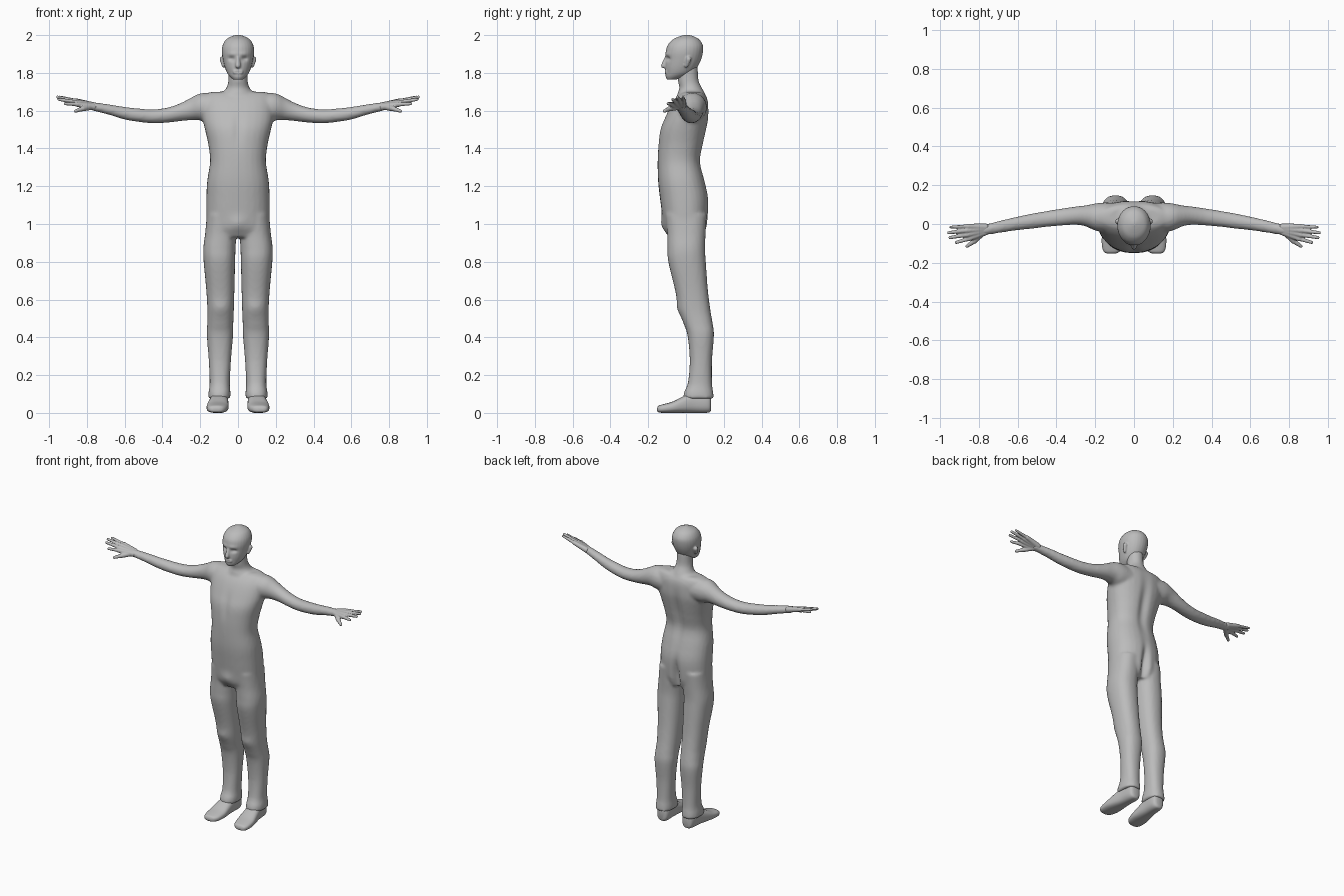
import bpy, bmesh, math
from mathutils import Vector

grey = bpy.data.materials.new("plain grey")
grey.diffuse_color = (0.5, 0.5, 0.5, 1)


def catmull(rings, steps=4):
    """Smooth curve through the given section rows."""
    out = []
    for n in range(len(rings) - 1):
        p0, p1 = rings[max(n - 1, 0)], rings[n]
        p2, p3 = rings[n + 1], rings[min(n + 2, len(rings) - 1)]
        for k in range(steps):
            t = k / steps
            out.append([0.5 * (2 * b + (c - a) * t + (2 * a - 5 * b + 4 * c - d) * t * t
                               + (3 * b - a - 3 * c + d) * t ** 3)
                        for a, b, c, d in zip(p0, p1, p2, p3)])
    return out + [list(rings[-1])]


def loft(bm, axis, rings, s=1, power=2.3, sides=28):
    """Rows are (position on axis, min/max of first other axis, min/max of second)."""
    i, j = [a for a in range(3) if a != axis]
    loops = []
    for p, a0, a1, b0, b1 in catmull(rings):
        loop = []
        for n in range(sides):
            c, d = math.cos(n * math.tau / sides), math.sin(n * math.tau / sides)
            co = [0, 0, 0]
            co[axis] = p
            co[i] = (a0 + a1) / 2 + (a1 - a0) / 2 * math.copysign(abs(c) ** (2 / power), c)
            co[j] = (b0 + b1) / 2 + (b1 - b0) / 2 * math.copysign(abs(d) ** (2 / power), d)
            loop.append(bm.verts.new((co[0] * s, co[1], co[2])))
        loops.append(loop)
    for u, v in zip(loops, loops[1:]):
        for n in range(sides):
            m = (n + 1) % sides
            bm.faces.new((u[n], u[m], v[m], v[n]))
    bm.faces.new(loops[0])
    bm.faces.new(loops[-1])


def capsule(bm, p, q, r0, r1, s=1):
    """Tapered rod with round ends."""
    p, q = Vector((p[0] * s, *p[1:])), Vector((q[0] * s, *q[1:]))
    turn = (q - p).to_track_quat('Z', 'Y')
    rows = [(p, r0, -math.pi / 2 + k * math.pi / 8) for k in range(5)]
    rows += [(q, r1, k * math.pi / 8) for k in range(5)]
    loops = []
    for c, r, a in rows:
        ring = max(r * math.cos(a), r * 0.05)
        loops.append([bm.verts.new(c + turn @ Vector((ring * math.cos(n * math.tau / 12),
                                                      ring * math.sin(n * math.tau / 12),
                                                      r * math.sin(a)))) for n in range(12)])
    for u, v in zip(loops, loops[1:]):
        for n in range(12):
            m = (n + 1) % 12
            bm.faces.new((u[n], u[m], v[m], v[n]))
    bm.faces.new(loops[0])
    bm.faces.new(loops[-1])


def finish(bm, name, voxel=0, smooth=4):
    bmesh.ops.recalc_face_normals(bm, faces=bm.faces[:])
    mesh = bpy.data.meshes.new(name)
    bm.to_mesh(mesh)
    bm.free()
    ob = bpy.data.objects.new(name, mesh)
    bpy.context.collection.objects.link(ob)
    bpy.ops.object.select_all(action='DESELECT')
    bpy.context.view_layer.objects.active = ob
    ob.select_set(True)
    if voxel:
        # fuse the overlapping pieces into one skin
        mod = ob.modifiers.new("fuse", 'REMESH')
        mod.mode = 'VOXEL'
        mod.voxel_size = voxel
        bpy.ops.object.modifier_apply(modifier="fuse")
        mod = ob.modifiers.new("relax", 'SMOOTH')
        mod.factor, mod.iterations = 0.5, smooth
        bpy.ops.object.modifier_apply(modifier="relax")
    ob.data.materials.clear()
    ob.data.materials.append(grey)
    bpy.ops.object.shade_smooth_by_angle(angle=math.radians(50))
    return ob


def sculpt(ob, centre, size, push):
    """Push the skin softly around a point, on both sides of the body."""
    for v in ob.data.vertices:
        d = sum(((abs(v.co.x) - centre[0]) / size[0] if k == 0 else
                 (v.co[k] - centre[k]) / size[k]) ** 2 for k in range(3))
        if d < 9:
            v.co.y += push * math.exp(-d)


# body: torso, neck, arms and trouser legs
bm = bmesh.new()
torso = [(0.93, 0.15, -0.09, 0.09), (0.97, 0.167, -0.112, 0.107), (1.02, 0.168, -0.122, 0.116),
         (1.13, 0.168, -0.137, 0.12), (1.23, 0.163, -0.148, 0.10), (1.33, 0.148, -0.15, 0.078),
         (1.42, 0.157, -0.147, 0.093), (1.50, 0.175, -0.137, 0.11), (1.56, 0.188, -0.113, 0.12),
         (1.62, 0.19, -0.085, 0.12), (1.66, 0.185, -0.06, 0.115), (1.69, 0.17, -0.03, 0.10),
         (1.70, 0.13, -0.01, 0.085)]
loft(bm, 2, [(z, -w, w, f, b) for z, w, f, b in torso])
neck = [(1.64, 0.11, -0.055, 0.11), (1.69, 0.085, -0.045, 0.10), (1.72, 0.062, -0.035, 0.085),
        (1.76, 0.051, -0.043, 0.067), (1.84, 0.05, -0.045, 0.062)]
loft(bm, 2, [(z, -w, w, f, b) for z, w, f, b in neck], power=2)
arm = [(0.10, -0.04, 0.11, 1.54, 1.69), (0.17, -0.04, 0.11, 1.54, 1.695),
       (0.21, -0.03, 0.104, 1.55, 1.688), (0.25, -0.012, 0.096, 1.55, 1.668),
       (0.30, -0.004, 0.09, 1.545, 1.642), (0.37, -0.008, 0.08, 1.537, 1.617),
       (0.45, -0.015, 0.067, 1.533, 1.607), (0.53, -0.025, 0.053, 1.541, 1.612),
       (0.60, -0.032, 0.038, 1.553, 1.62), (0.68, -0.044, 0.02, 1.577, 1.633),
       (0.75, -0.055, 0.002, 1.595, 1.643), (0.79, -0.058, -0.005, 1.605, 1.646)]
leg = [(0.075, 0.04, 0.158, -0.015, 0.148), (0.11, 0.04, 0.156, -0.01, 0.144),
       (0.16, 0.043, 0.15, 0.01, 0.138), (0.28, 0.037, 0.155, 0.02, 0.138),
       (0.41, 0.026, 0.165, 0.008, 0.148), (0.47, 0.025, 0.163, -0.012, 0.142),
       (0.54, 0.022, 0.162, -0.037, 0.13), (0.65, 0.019, 0.168, -0.058, 0.116),
       (0.80, 0.015, 0.182, -0.094, 0.105), (0.87, 0.013, 0.184, -0.098, 0.101),
       (0.95, 0.008, 0.174, -0.10, 0.104), (1.05, 0.005, 0.165, -0.11, 0.11)]
for s in (1, -1):
    loft(bm, 0, arm, s, power=2)
    loft(bm, 2, leg, s)
body = finish(bm, "body", 0.01, 4)
sculpt(body, (0, -0.13, 1.0), (0.045, 0.08, 0.04), -0.012)     # crotch
sculpt(body, (0, 0.12, 1.0), (0.022, 0.06, 0.11), -0.035)      # seat cleft
sculpt(body, (0, 0.12, 1.42), (0.03, 0.08, 0.16), -0.018)      # spine groove
sculpt(body, (0, -0.13, 1.5), (0.022, 0.06, 0.08), 0.008)      # breastbone
sculpt(body, (0.09, -0.04, 0.555), (0.05, 0.04, 0.035), -0.007)  # knees

# head with nose, lips and ears
bm = bmesh.new()
skull = [(1.764, 0.024, -0.10, -0.055), (1.78, 0.043, -0.108, 0.0), (1.80, 0.058, -0.108, 0.035),
         (1.83, 0.070, -0.110, 0.06), (1.87, 0.080, -0.108, 0.08), (1.91, 0.086, -0.107, 0.09),
         (1.945, 0.082, -0.098, 0.09), (1.975, 0.065, -0.072, 0.072),
         (1.992, 0.038, -0.038, 0.045), (2.002, 0.008, -0.005, 0.012)]
loft(bm, 2, [(z, -w, w, f, b) for z, w, f, b in skull], power=2.05)
capsule(bm, (0, -0.104, 1.882), (0, -0.119, 1.838), 0.009, 0.014)
capsule(bm, (-0.016, -0.102, 1.805), (0.016, -0.102, 1.805), 0.012, 0.012)
for s in (1, -1):
    capsule(bm, (0.083, 0.014, 1.872), (0.076, 0.002, 1.838), 0.015, 0.010, s)
head = finish(bm, "head", 0.005, 3)
sculpt(head, (0.034, -0.095, 1.875), (0.018, 0.03, 0.012), 0.012)   # eye sockets
sculpt(head, (0.03, -0.10, 1.90), (0.03, 0.03, 0.012), -0.004)      # brow
sculpt(head, (0, -0.11, 1.805), (0.022, 0.03, 0.004), 0.005)        # mouth line

# hands: four fingers and a thumb
fingers = [((0.855, -0.012, 1.652), (0.945, -0.016, 1.673), 0.0085),
           ((0.865, -0.034, 1.652), (0.955, -0.045, 1.672), 0.0095),
           ((0.862, -0.056, 1.645), (0.948, -0.070, 1.660), 0.0095),
           ((0.852, -0.076, 1.634), (0.915, -0.095, 1.637), 0.0095)]
for s, side in ((1, "left"), (-1, "right")):
    bm = bmesh.new()
    for k, (knuckle, tip, r) in enumerate(fingers):
        capsule(bm, (0.765, -0.016 - 0.008 * k, 1.626 - 0.002 * k), knuckle, 0.019, 0.0135, s)
        capsule(bm, knuckle, tip, r + 0.002, r - 0.001, s)
    capsule(bm, (0.78, -0.045, 1.62), (0.822, -0.088, 1.61), 0.017, 0.014, s)
    capsule(bm, (0.822, -0.088, 1.61), (0.86, -0.114, 1.598), 0.013, 0.009, s)
    finish(bm, side + " hand", 0.004, 3)

    # shoe
    bm = bmesh.new()
    shoe = [(-0.153, 0.10, 0.135, 0.01, 0.025), (-0.145, 0.078, 0.153, 0.003, 0.038),
            (-0.12, 0.06, 0.164, 0, 0.046), (-0.07, 0.05, 0.166, 0, 0.06),
            (-0.02, 0.05, 0.158, 0, 0.085), (0.04, 0.052, 0.145, 0, 0.11),
            (0.10, 0.052, 0.138, 0, 0.11), (0.125, 0.06, 0.13, 0.004, 0.10),
            (0.133, 0.075, 0.115, 0.015, 0.085)]
    loft(bm, 1, shoe, s, power=2.6)
    finish(bm, side + " shoe")
